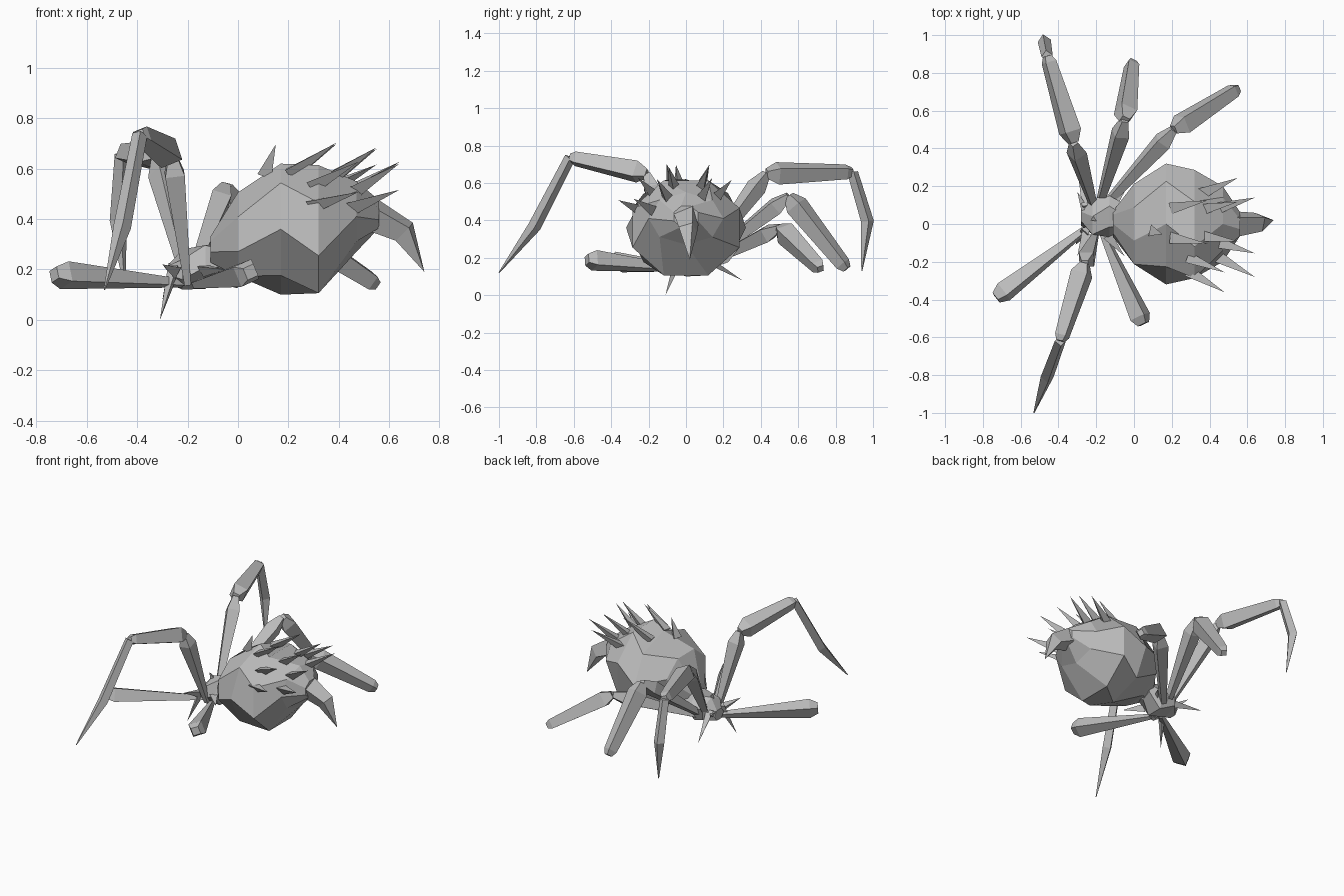
import bpy, bmesh, math
from mathutils import Vector

if "Cube" in bpy.data.objects:
    bpy.data.objects.remove(bpy.data.objects["Cube"])

shell = bpy.data.materials.new("grey shell")
shell.use_nodes = True
grey = (0.5, 0.5, 0.5, 1)
shell.diffuse_color = grey
shell.node_tree.nodes["Principled BSDF"].inputs["Base Color"].default_value = grey


def loft(name, rings):
    """Skin a list of vertex rings and close both ends."""
    bm = bmesh.new()
    loops = [[bm.verts.new(point) for point in ring] for ring in rings]
    sides = len(loops[0])
    for near, far in zip(loops, loops[1:]):
        for i in range(sides):
            j = (i + 1) % sides
            bm.faces.new((near[i], near[j], far[j], far[i]))
    bm.faces.new(loops[0][::-1])
    bm.faces.new(loops[-1])
    bmesh.ops.remove_doubles(bm, verts=bm.verts, dist=0.0005)
    bmesh.ops.recalc_face_normals(bm, faces=bm.faces)
    mesh = bpy.data.meshes.new(name)
    bm.to_mesh(mesh)
    bm.free()
    mesh.materials.append(shell)
    obj = bpy.data.objects.new(name, mesh)
    bpy.context.collection.objects.link(obj)


def bone(name, start, end, profile, sides=4, bow=(0, 0, 0)):
    """Faceted bar from start to end; profile holds (fraction, radius) pairs."""
    start, end, bow = Vector(start), Vector(end), Vector(bow)
    along = (end - start).normalized()
    side = along.cross(Vector((0, 0, 1))).normalized()
    up = side.cross(along)
    rings = []
    for fraction, radius in profile:
        centre = start.lerp(end, fraction) + bow * math.sin(math.pi * fraction)
        ring = []
        for k in range(sides):
            turn = math.tau * k / sides + 0.4
            ring.append(centre + radius * (side * math.cos(turn) + up * math.sin(turn)))
        rings.append(ring)
    loft(name, rings)


def body(name, y, stations, sides):
    """Faceted body along x from (x, z, half width, half height) stations."""
    rings = []
    for row, (x, z, width, height) in enumerate(stations):
        ring = []
        for k in range(sides):
            turn = math.tau * (k + 0.5 * (row % 2)) / sides
            ring.append((x, y + width * math.cos(turn), z + height * math.sin(turn)))
        rings.append(ring)
    loft(name, rings)


# Bulbous abdomen and small head section
body("abdomen", 0, [(-0.11, 0.27, 0.07, 0.06), (0, 0.34, 0.23, 0.18), (0.17, 0.36, 0.32, 0.26),
                    (0.32, 0.36, 0.31, 0.275), (0.47, 0.41, 0.2, 0.14),
                    (0.56, 0.42, 0.07, 0.06)], 8)
body("head", 0.04, [(-0.28, 0.18, 0.05, 0.04), (-0.22, 0.2, 0.11, 0.08),
                    (-0.13, 0.21, 0.11, 0.1), (-0.04, 0.24, 0.07, 0.06)], 6)

# Hooked tail
bone("tail", (0.5, 0, 0.43), (0.74, 0.02, 0.19), [(0, 0.08), (0.5, 0.055), (1, 0)],
     bow=(0.04, 0, 0.04))

# Thickness along each kind of leg segment
thigh = [(0, 0.018), (0.86, 0.055), (1, 0.025)]
shin = [(0, 0.03), (0.13, 0.065), (0.93, 0.043), (1, 0.025)]
foot = [(0, 0.03), (0.5, 0.035), (1, 0.003)]
stump = [(0, 0.018), (0.92, 0.06), (1, 0.035)]


def leg(name, joints, bow=(0, 0, 0)):
    """Jointed leg from the head outward, with a bowed foot on the longest ones."""
    root = (-0.2, math.copysign(0.05, joints[0][1]), 0.14)
    path = [root] + joints
    for part, profile, start, end in zip(("thigh", "shin", "foot"), (thigh, shin, foot),
                                         path, path[1:]):
        bone(name + "_" + part, start, end, profile, bow=bow if part == "foot" else (0, 0, 0))


leg("rear_left_leg", [(-0.32, 0.43, 0.65), (-0.46, 0.89, 0.66), (-0.45, 0.94, 0.13)],
    bow=(-0.02, 0.055, 0))
leg("middle_left_leg", [(-0.05, 0.55, 0.53), (-0.01, 0.86, 0.14)])
leg("inner_left_leg", [(0.21, 0.5, 0.36), (0.55, 0.72, 0.14)])
leg("front_right_leg", [(-0.26, -0.21, 0.65), (-0.39, -0.62, 0.735), (-0.53, -1, 0.12)],
    bow=(0, 0, -0.06))
bone("inner_right_stump", (-0.17, -0.04, 0.14), (0.05, -0.53, 0.19), stump)
bone("outer_right_stump", (-0.22, 0, 0.145), (-0.73, -0.39, 0.18), stump)

# Backswept spines in rows over the abdomen, leaning left or right of straight up
spine = [(0, 0.036), (1, 0)]
for x, leans in ((0.1, (-8,)), (0.2, (-15, 18)), (0.29, (-65, -40)),
                 (0.36, (-14, 18, 40)), (0.45, (-58, -28, 25))):
    girth = math.sqrt(1 - ((x - 0.22) / 0.34) ** 2)
    sweep = 0.19 if x > 0.15 else 0.05
    for lean in leans:
        out = Vector((0, math.sin(math.radians(lean)), math.cos(math.radians(lean))))
        base = Vector((x, 0.28 * girth * out.y, 0.36 + 0.23 * girth * out.z))
        tip = base + out * 0.125 + Vector((sweep, 0, 0))
        bone("abdomen_spine", base, tip, spine, sides=3)

# Fangs and short bristles around the head
bristle = [(0, 0.03), (1, 0)]
for sign, fang_tip in ((-1, (-0.31, -0.11, 0)), (1, (-0.3, 0.3, 0.08))):
    bone("fang", (-0.25, 0.03 + sign * 0.06, 0.21), fang_tip, bristle, sides=3)
    bone("cheek_bristle", (-0.25, sign * 0.05, 0.19), (-0.3, sign * 0.17, 0.22), bristle, sides=3)
    bone("neck_bristle", (-0.14, sign * 0.06, 0.2), (-0.05, sign * 0.17, 0.2), bristle, sides=3)
bone("brow_bristle", (-0.2, 0.03, 0.25), (-0.23, 0.02, 0.31), bristle, sides=3)
